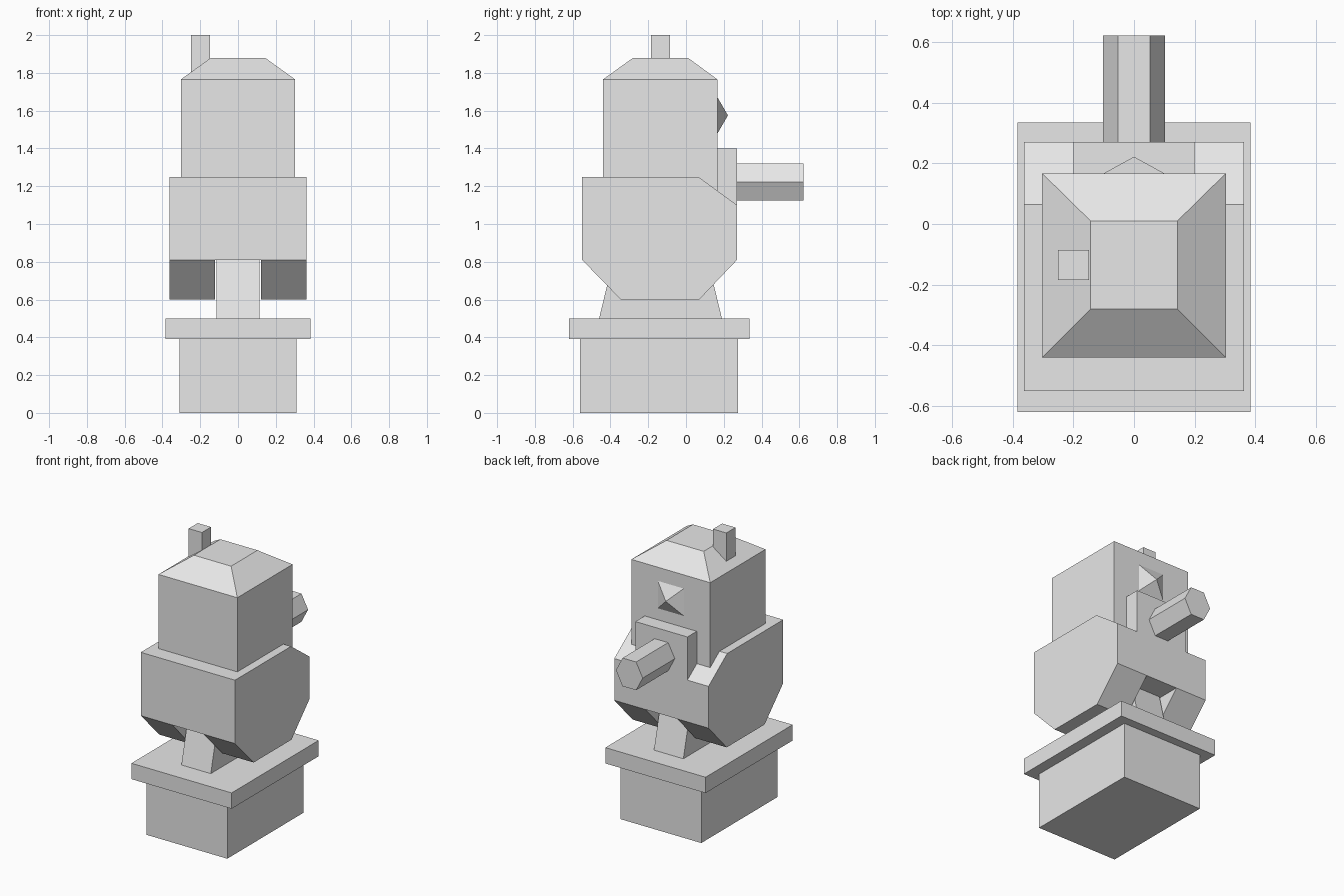
import bpy
import bmesh
from mathutils import Vector

cube = bpy.data.objects.get("Cube")
if cube:
    bpy.data.objects.remove(cube, do_unlink=True)

grey = bpy.data.materials.new("plain_grey")
grey.use_nodes = True
grey.diffuse_color = (0.8, 0.8, 0.8, 1)
grey.node_tree.nodes["Principled BSDF"].inputs["Base Color"].default_value = (0.8, 0.8, 0.8, 1)


def finish(name, bm):
    bmesh.ops.recalc_face_normals(bm, faces=bm.faces)
    mesh = bpy.data.meshes.new(name)
    bm.to_mesh(mesh)
    bm.free()
    mesh.materials.append(grey)
    obj = bpy.data.objects.new(name, mesh)
    bpy.context.collection.objects.link(obj)
    return obj


def extrude(name, points, offset):
    """Sweep a closed flat profile along an offset."""
    bm = bmesh.new()
    face = bm.faces.new([bm.verts.new(p) for p in points])
    result = bmesh.ops.extrude_face_region(bm, geom=[face], use_keep_orig=True)
    moved = [v for v in result["geom"] if isinstance(v, bmesh.types.BMVert)]
    bmesh.ops.translate(bm, verts=moved, vec=Vector(offset))
    return finish(name, bm)


def side_profile(name, yz, x0, x1):
    return extrude(name, [(x0, y, z) for y, z in yz], (x1 - x0, 0, 0))


def box(name, x0, x1, y0, y1, z0, z1):
    return side_profile(name, [(y0, z0), (y1, z0), (y1, z1), (y0, z1)], x0, x1)


# Foundation
box("base_block", -0.31, 0.31, -0.56, 0.275, 0, 0.39)
box("base_slab", -0.385, 0.385, -0.62, 0.335, 0.39, 0.5)

# Tapered pivot standing in the slot under the body
side_profile("pedestal", [(-0.46, 0.5), (0.19, 0.5), (0.115, 0.81), (-0.385, 0.81)], -0.113, 0.113)

# Main body with sloped rear shoulder, and two lower cheeks
side_profile("body", [(-0.55, 0.81), (0.27, 0.81), (0.27, 1.1), (0.065, 1.25), (-0.55, 1.25)], -0.362, 0.362)
for side, x0, x1 in (("left", 0.122, 0.362), ("right", -0.362, -0.122)):
    side_profile(side + "_cheek", [(-0.55, 0.81), (-0.345, 0.6), (0.07, 0.6), (0.27, 0.81)], x0, x1)

# Upper housing follows the shoulder slope
side_profile("housing", [(-0.44, 1.25), (0.065, 1.25), (0.167, 1.175), (0.167, 1.765), (-0.44, 1.765)], -0.303, 0.303)

# Hipped roof
bm = bmesh.new()
low = [bm.verts.new((x, y, 1.765)) for x, y in ((-0.303, -0.44), (0.303, -0.44), (0.303, 0.167), (-0.303, 0.167))]
top = [bm.verts.new((x, y, 1.88)) for x, y in ((-0.143, -0.28), (0.143, -0.28), (0.143, 0.01), (-0.143, 0.01))]
bm.faces.new(low)
bm.faces.new(top)
for i in range(4):
    j = (i + 1) % 4
    bm.faces.new((low[i], low[j], top[j], top[i]))
finish("roof", bm)

# Periscope post on the roof
box("periscope", -0.25, -0.148, -0.185, -0.085, 1.77, 2.0)

# Barrel mount and six-sided barrel
side_profile("barrel_mount", [(0.167, 1.4), (0.27, 1.4), (0.27, 1.1), (0.167, 1.175)], -0.2, 0.2)
hexagon = [(-0.103, 0), (-0.052, 0.098), (0.052, 0.098), (0.103, 0), (0.052, -0.098), (-0.052, -0.098)]
extrude("barrel", [(x, 0.27, 1.223 + z) for x, z in hexagon], (0, 0.352, 0))

# Pointed sight above the mount
bm = bmesh.new()
rim = [bm.verts.new((x, 0.167, z)) for x, z in ((-0.1, 1.48), (0.1, 1.48), (0.1, 1.67), (-0.1, 1.67))]
tip = bm.verts.new((0, 0.222, 1.575))
bm.faces.new(rim)
for i in range(4):
    bm.faces.new((rim[i], rim[(i + 1) % 4], tip))
finish("sight", bm)
